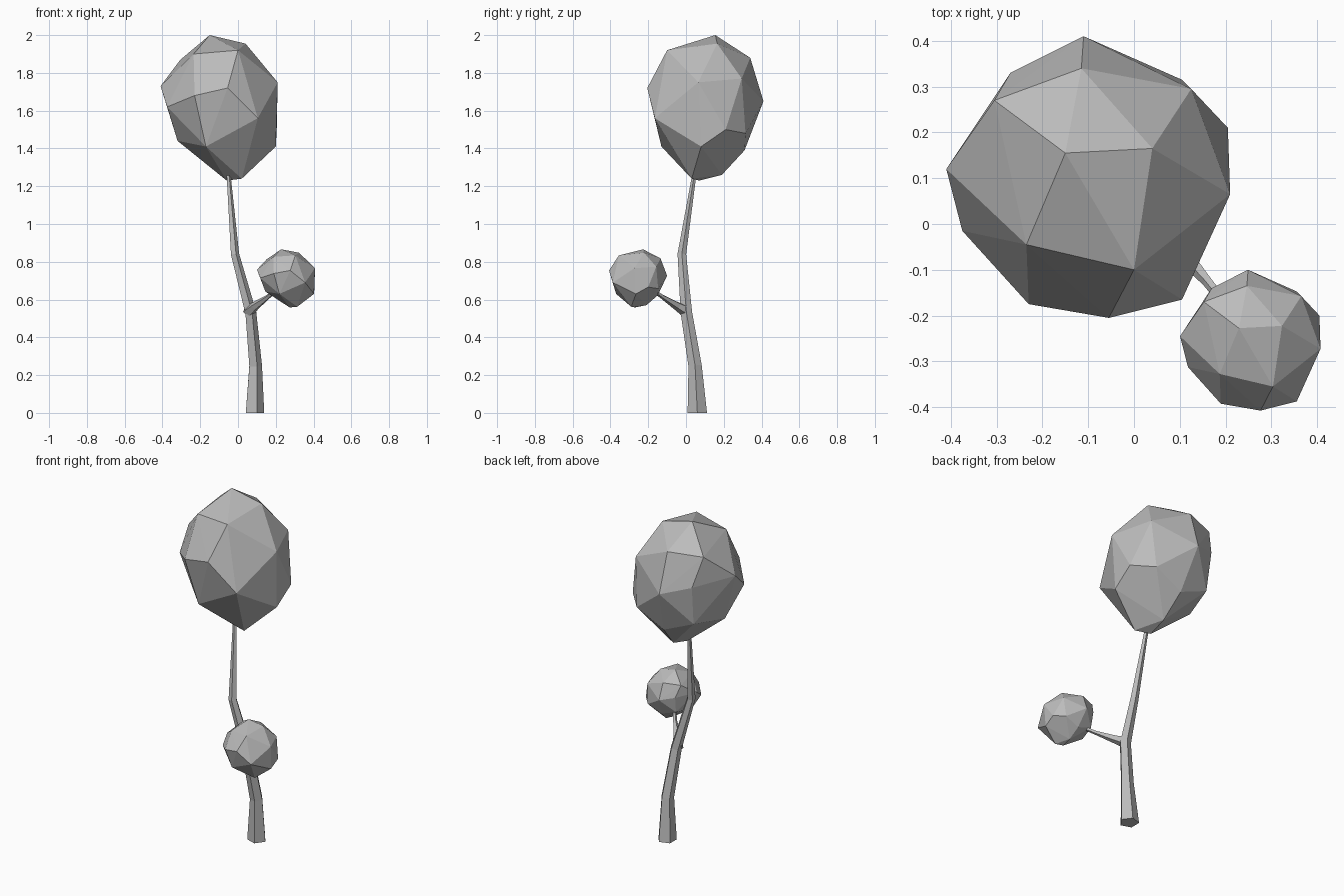
import bpy, bmesh, math
from mathutils import Vector

cube = bpy.data.objects.get("Cube")
if cube:
    bpy.data.objects.remove(cube)

grey = bpy.data.materials.new("plain grey")
grey.use_nodes = True
colour = (0.5, 0.5, 0.5, 1)
grey.diffuse_color = colour
grey.node_tree.nodes["Principled BSDF"].inputs["Base Color"].default_value = colour


def finish(name, bm):
    bmesh.ops.recalc_face_normals(bm, faces=bm.faces[:])
    mesh = bpy.data.meshes.new(name)
    bm.to_mesh(mesh)
    bm.free()
    mesh.materials.append(grey)
    obj = bpy.data.objects.new(name, mesh)
    bpy.context.collection.objects.link(obj)


def limb(name, path, sides=5):
    """Tapered tube along (point, radius) pairs, rings set across the path."""
    bm = bmesh.new()
    rings = []
    points = [Vector(p) for p, r in path]
    for i, (p, r) in enumerate(path):
        along = points[min(i + 1, len(path) - 1)] - points[max(i - 1, 0)]
        if i == 0:
            along = Vector((0, 0, 1)) if p[2] == 0 else along
        turn = Vector((0, 0, 1)).rotation_difference(along)
        ring = []
        for k in range(sides):
            a = math.tau * k / sides
            ring.append(bm.verts.new(points[i] + turn @ Vector((r * math.cos(a), r * math.sin(a), 0))))
        rings.append(ring)
    for low, high in zip(rings, rings[1:]):
        for k in range(sides):
            n = (k + 1) % sides
            bm.faces.new((low[k], low[n], high[n], high[k]))
    bm.faces.new(rings[0])
    bm.faces.new(rings[-1])
    finish(name, bm)


# Faceted foliage: hull corners, shared by both clumps
CENTRE = Vector((-.10, .10, 1.615))
CORNERS = [
    (-.15, .155, 2), (.04, .165, 1.955), (-.115, .34, 1.88), (-.305, .27, 1.87),
    (-.235, -.045, 1.9), (0, -.1, 1.92), (-.23, -.175, 1.68), (-.055, -.205, 1.72),
    (.105, -.165, 1.56), (.21, .065, 1.75), (.125, .295, 1.77), (-.41, .12, 1.73),
    (-.375, -.015, 1.62), (.205, .21, 1.5), (-.11, .41, 1.65), (-.27, .33, 1.7),
    (.105, .315, 1.48), (.2, .08, 1.41), (-.17, -.13, 1.41), (.02, .03, 1.24),
    (-.06, .07, 1.23), (-.32, .09, 1.44), (-.07, .31, 1.39), (-.05, .19, 1.26),
    (-.26, .3, 1.47),
]


def foliage(name, centre, scale):
    bm = bmesh.new()
    for c in CORNERS:
        offset = Vector(c) - CENTRE
        bm.verts.new(Vector(centre) + Vector([o * s for o, s in zip(offset, scale)]))
    bmesh.ops.convex_hull(bm, input=bm.verts[:])
    finish(name, bm)


foliage("crown_foliage", CENTRE, (1, 1, 1))
foliage("branch_foliage", (.254, -.255, .712), (.495, .5, .4))

# Bent trunk and side branch
limb("trunk", [((.085, .06, 0), .054), ((.09, .048, .25), .037), ((.065, .002, .53), .032),
               ((-.018, -.022, .84), .024), ((-.05, .042, 1.25), .012), ((-.055, .055, 1.33), .012)])
limb("side_branch", [((.055, .005, .535), .034), ((.09, -.045, .565), .024),
                     ((.16, -.125, .615), .012), ((.22, -.2, .67), .01)])
